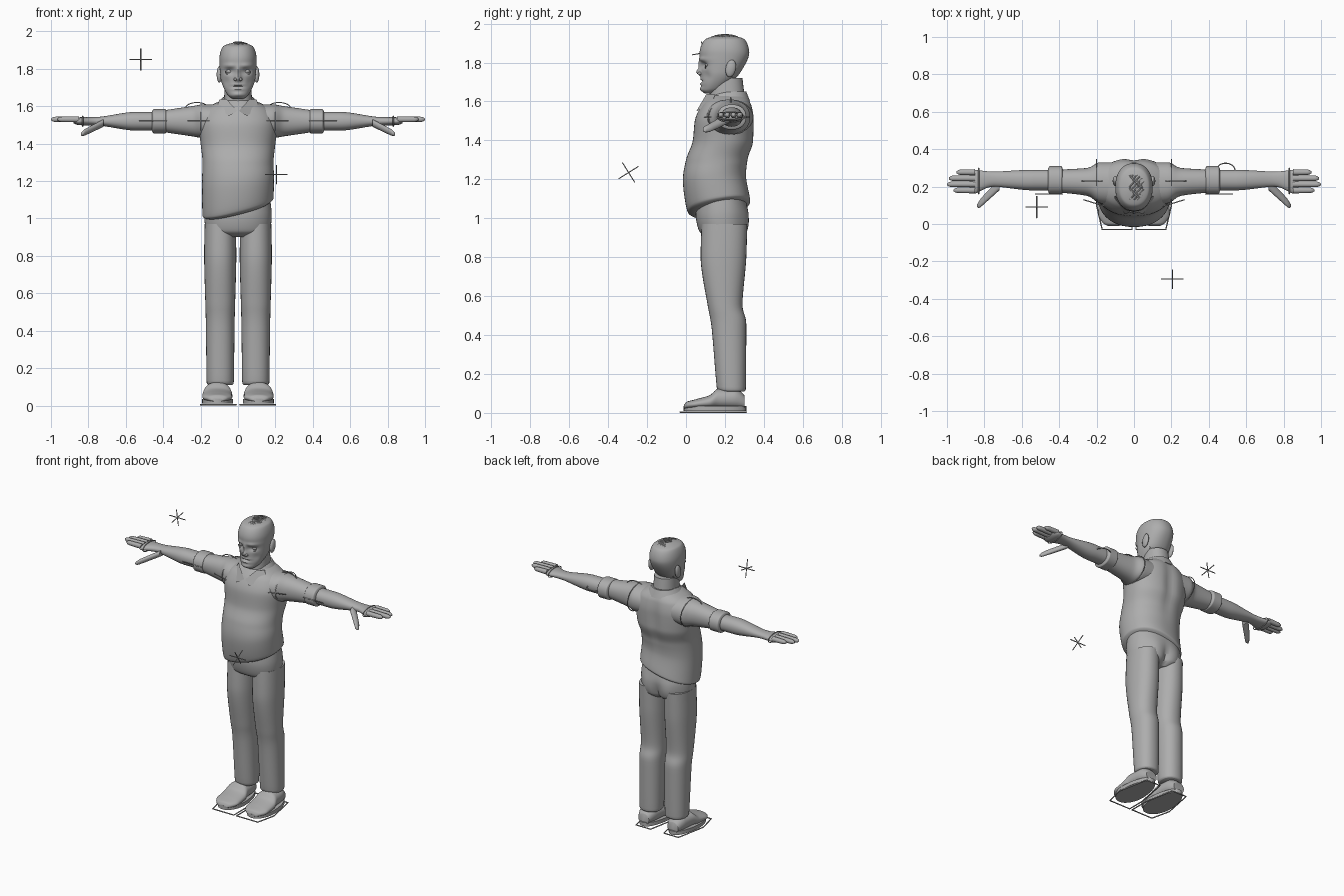
import bpy, bmesh
from math import sin, cos, pi, exp, sqrt, radians, copysign
from mathutils import Vector, Matrix

cube = bpy.data.objects.get("Cube")
if cube:
    bpy.data.objects.remove(cube, do_unlink=True)

GREY = (0.42, 0.42, 0.42, 1)
clay = bpy.data.materials.new("clay grey")
clay.use_nodes = True
clay.diffuse_color = GREY
clay.node_tree.nodes["Principled BSDF"].inputs["Base Color"].default_value = GREY

SIDES = (("left", 1), ("right", -1))
EYE_X, EYE_Z = 0.046, 1.787
ARM_Y, ARM_Z = 0.23, 1.52
LEG_X, FOOT_X = 0.095, 0.11


def link(name, data):
    data.materials.append(clay)
    ob = bpy.data.objects.new(name, data)
    bpy.context.collection.objects.link(ob)


def finish(name, bm):
    """Turn a bmesh into a named, coloured object."""
    bmesh.ops.recalc_face_normals(bm, faces=bm.faces)
    mesh = bpy.data.meshes.new(name)
    bm.to_mesh(mesh)
    bm.free()
    link(name, mesh)


def slope(before, after):
    """Tangent that never overshoots its neighbours."""
    return 2 * before * after / (before + after) if before * after > 0 else 0


def blend(prev, start, end, after, t):
    """Smooth curve value between start and end."""
    rise = end - start
    leave, arrive = slope(start - prev, rise), slope(rise, after - end)
    ease = t * t * (3 - 2 * t)
    return start + ease * rise + t * (1 - t) * ((1 - t) * leave - t * arrive)


def smooth_rings(rings, steps):
    padded = [rings[0], *rings, rings[-1]]
    out = []
    for group in zip(padded, rings, rings[1:], padded[3:]):
        for step in range(steps):
            out.append([blend(*values, step / steps) for values in zip(*group)])
    return out + [rings[-1]]


def loft(name, axis, rings, side=1, centre=0, seg=32, steps=8, power=2.2, shape=None):
    """Skin rings of (position, low, high, half width around the centre)."""
    bm = bmesh.new()
    loops = []
    for along, low, high, half in smooth_rings(rings, steps):
        loop = []
        for k in range(seg):
            c, s = cos(2 * pi * k / seg), sin(2 * pi * k / seg)
            depth = (low + high + (high - low) * copysign(abs(c) ** (2 / power), c)) / 2
            width = centre + half * copysign(abs(s) ** (2 / power), s)
            co = Vector({"z": (width, depth, along), "x": (along, depth, width),
                         "y": (width, along, depth)}[axis])
            if shape:
                shape(co)
            co.x *= side
            loop.append(bm.verts.new(co))
        loops.append(loop)
    for near, far in zip(loops, loops[1:]):
        for k in range(seg):
            bm.faces.new((near[k], near[k - 1], far[k - 1], far[k]))
    bm.faces.new(loops[0])
    bm.faces.new(loops[-1])
    finish(name, bm)


def ball(name, centre, size, tilt=0):
    bm = bmesh.new()
    bmesh.ops.create_uvsphere(bm, u_segments=24, v_segments=16, radius=1)
    bm.transform(Matrix.Translation(centre) @ Matrix.Rotation(tilt, 4, "X") @ Matrix.Diagonal((*size, 1)))
    finish(name, bm)


def wire(name, paths, radius=0.003, closed=False):
    """Thin round wires through one or more point lists."""
    curve = bpy.data.curves.new(name, "CURVE")
    curve.dimensions = "3D"
    curve.bevel_depth, curve.bevel_resolution, curve.use_fill_caps = radius, 1, True
    for path in paths:
        spline = curve.splines.new("POLY")
        spline.points.add(len(path) - 1)
        for point, co in zip(spline.points, path):
            point.co = (*co, 1)
        spline.use_cyclic_u = closed
    link(name, curve)


def arc(turn, count=24):
    return [(cos(turn * k / count), sin(turn * k / count)) for k in range(count + 1)]


def bump(co, x, z, width, height):
    """Soft round weight, mirrored across the body."""
    return exp(-((abs(co.x) - x) / width) ** 2 - ((co.z - z) / height) ** 2)


# Head: egg with nose, brow, eye sockets, mouth, lip and chin pushed into shape
def face(co):
    if co.y < ARM_Y:
        nose = bump(co, 0, 1.75, 0.017, 0.018) + bump(co, 0, EYE_Z, 0.012, 0.03) / 2
        socket = bump(co, EYE_X, EYE_Z, 0.024, 0.015)
        brow = bump(co, EYE_X, EYE_Z + 0.03, 0.035, 0.01)
        lips = bump(co, 0, 1.69, 0.03, 0.007) + bump(co, 0, 1.715, 0.03, 0.006)
        mouth = bump(co, 0, 1.703, 0.03, 0.004)
        cheek = bump(co, 0.065, 1.73, 0.02, 0.025)
        chin = bump(co, 0, 1.665, 0.03, 0.012)
        co.y += 0.017 * socket - 0.025 * nose + 0.008 * (mouth + cheek - lips - chin - brow)


head = [(1.64, 0.1, 0.15, 0.03), (1.66, 0.08, 0.19, 0.055), (1.75, 0.08, 0.28, 0.093),
        (1.85, 0.07, 0.325, 0.1), (1.92, 0.1, 0.3, 0.08), (1.94, 0.17, 0.23, 0.025)]
loft("head", "z", head, seg=128, steps=14, shape=face)
loft("neck", "z", [(1.55, 0.11, 0.31, 0.08), (1.72, 0.13, 0.29, 0.07)])


def scalp(x, y):
    return x, y, 1.85 + 0.093 * sqrt(1 - (x / 0.105) ** 2 - ((y - 0.2) / 0.135) ** 2)


wire("hair_strands", [[scalp(0.012 * (row + sin(k + row)), 0.13 + k / 90) for k in range(13)]
                      for row in range(-1, 5)], 0.004)
wire("hairline_wire", [[scalp(0.085 * c, 0.19 - 0.1 * s) for c, s in arc(pi)]])
for word, side in SIDES:
    ball(word + "_eye", (EYE_X * side, 0.116, EYE_Z), (0.019, 0.019, 0.015))
    wire(word + "_eye_bag", [[(side * (EYE_X + 0.022 * c), 0.1, EYE_Z - 0.017 * s) for c, s in arc(pi)]])
    ball(word + "_nostril", (0.014 * side, 0.072, 1.744), (0.009, 0.013, 0.008))
    ball(word + "_ear", (0.1 * side, ARM_Y, 1.77), (0.014, 0.026, 0.045), radians(-12))


# Shirt body with a slanted, untucked hem and a spine groove
def shirt(co):
    if co.y > ARM_Y:
        co.y -= 0.014 * bump(co, 0, 1.45, 0.035, 0.17)
    low = min(1, max(0, 6 - 5 * co.z + 0.4))
    co.z += low * (co.x / 4 + (co.y - 0.1) / 6)


torso = [(1.03, 0.04, 0.3, 0.16), (1.05, 0.01, 0.33, 0.19), (1.2, -0.016, 0.31, 0.192),
         (1.3, 0, 0.32, 0.19), (1.4, 0.035, 0.35, 0.2), (1.5, 0.045, 0.352, 0.21),
         (1.58, 0.08, 0.34, 0.18), (1.63, 0.12, 0.31, 0.09)]
loft("shirt_body", "z", torso, seg=64, shape=shirt)


# Collar: a band that dips at the front, plus two pointed flaps
def collar_dip(co):
    dip = min(1, max(0, (0.24 - co.y) * 7))
    co.z -= dip * dip / 20
    co.y -= dip / 80


loft("collar_band", "z", [(1.6, 0.09, 0.33, 0.12), (1.65, 0.12, 0.31, 0.08)], seg=48, shape=collar_dip)
flap = [(0.004, 0.072, 1.575), (0.062, 0.105, 1.638), (0.1, 0.15, 1.635), (0.112, 0.135, 1.595),
        (0.048, 0.052, 1.548)]
for word, side in SIDES:
    bm = bmesh.new()
    bm.faces.new([bm.verts.new((side * x, y, z)) for x, y, z in flap])
    bmesh.ops.solidify(bm, geom=bm.faces[:], thickness=0.008)
    finish(word + "_collar_flap", bm)


# Trouser hips with a seat crease
def seat(co):
    if co.y > ARM_Y:
        co.y += 0.012 * bump(co, 0.08, 0.97, 0.05, 0.07) - 0.02 * bump(co, 0, 0.92, 0.02, 0.07)


hips = [(0.9, 0.12, 0.28, 0.09), (0.93, 0.07, 0.31, 0.17), (1.02, 0.05, 0.32, 0.18), (1.12, 0.06, 0.3, 0.17)]
loft("trouser_hips", "z", hips, seg=64, shape=seat)


# Shapes shared by the left and right limbs
def narrow_heel(co):
    co.x = FOOT_X + (co.x - FOOT_X) * (1 - max(0, co.y - 0.1))


def droop(co):
    co.z -= (co.x - 0.72) / 2
    co.y -= (co.x - 0.72) * 0.9


leg = [(0.97, 0.08, 0.315, 0.083), (0.8, 0.075, 0.31, 0.086), (0.56, 0.11, 0.29, 0.08),
       (0.45, 0.13, 0.31, 0.077), (0.12, 0.16, 0.307, 0.072), (0.11, 0.17, 0.3, 0.065)]
shoe_tops = [(-0.01, 0.04, 0.03), (0, 0.055, 0.05), (0.05, 0.07, 0.08), (0.12, 0.09, 0.08),
             (0.17, 0.125, 0.07), (0.25, 0.125, 0.06), (0.3, 0.09, 0.04)]
upper = [(y, 0.02, top, half) for y, top, half in shoe_tops]
sole = [(z, -0.012, 0.31, 0.085) for z in (0.01, 0.035)]
footprint = [(0.01, -0.03), (0.17, -0.03), (0.2, 0.1), (0.16, 0.31), (0.05, 0.31), (0.01, 0.1)]
sleeve = [(0.08, 0.1, 0.33, 0.09), (0.18, 0.11, 0.33, 0.09), (0.25, 0.15, 0.3, 0.08), (0.42, 0.17, 0.29, 0.055)]
cuff = [(0.38, 0.18, 0.29, 0.05), (0.39, 0.16, 0.31, 0.065), (0.45, 0.16, 0.31, 0.065), (0.46, 0.18, 0.29, 0.05)]
forearm = [(0.42, 0.18, 0.29, 0.05), (0.55, 0.18, 0.29, 0.05), (0.75, 0.2, 0.28, 0.023),
           (0.85, 0.163, 0.29, 0.021), (0.88, 0.19, 0.27, 0.01)]
thumb = [(0.72, 0.18, 0.24, 0.02), (0.82, 0.18, 0.225, 0.017), (0.84, 0.2, 0.21, 0.006)]
fingers = {"index": 0.965, "middle": 1, "ring": 0.99, "little": 0.95}

for word, side in SIDES:
    loft(word + "_trouser_leg", "z", leg, side, LEG_X)
    loft(word + "_shoe_upper", "y", upper, side, FOOT_X)
    loft(word + "_shoe_sole", "z", sole, side, FOOT_X, shape=narrow_heel)
    wire(word + "_foot_outline", [[(side * x, y, 0.004) for x, y in footprint]], 0.004, True)
    loft(word + "_sleeve", "x", sleeve, side, ARM_Z)
    loft(word + "_sleeve_cuff", "x", cuff, side, ARM_Z)
    loft(word + "_forearm_and_palm", "x", forearm, side, ARM_Z)
    loft(word + "_thumb", "x", thumb, side, ARM_Z - 0.01, shape=droop)
    for place, (finger, tip) in enumerate(fingers.items()):
        y = 0.18 + place / 31
        sizes = [(0.85, 0.016), (tip - 0.02, 0.014), (tip, 0.004)]
        rings = [(x, y - size, y + size, size) for x, size in sizes]
        loft(f"{word}_{finger}_finger", "x", rings, side, ARM_Z + 0.01, seg=14)
    # Thin guide wires at the shoulder, elbow and knuckles
    for joint, x, depth, height in (("shoulder", 0.2, 0.115, 0.088), ("knuckle", 0.83, 0.07, 0.027)):
        ring = [(side * x, ARM_Y + depth * c, ARM_Z + height * s) for c, s in arc(2 * pi)]
        wire(f"{word}_{joint}_ring", [ring])
    wire(word + "_shoulder_arc", [[(side * (0.22 + 0.06 * c), ARM_Y, 1.59 + 0.03 * s) for c, s in arc(pi)]])
    wire(word + "_shoulder_bar", [[(side * 0.14, 0.09, ARM_Z), (side * 0.27, 0.13, ARM_Z)]])
    wire(word + "_elbow_bar", [[(side * x, 0.16, ARM_Z) for x in (0.38, 0.53)]])
wire("left_elbow_arc", [[(0.49 + 0.05 * c, 0.285 + 0.04 * s, ARM_Z) for c, s in arc(pi)]])

# Floating three-axis guide crosses
for name, centre, tilt in (("upper_guide_cross", (-0.52, 0.09, 1.85), 10),
                           ("lower_guide_cross", (0.205, -0.295, 1.235), 32)):
    middle = Vector(centre)
    spokes = [0.06 * axis for axis in Matrix.Rotation(radians(tilt), 3, "X").transposed()]
    wire(name, [[middle - spoke, middle + spoke] for spoke in spokes])

# Smooth shading with crisp rims
bpy.ops.object.select_all(action="DESELECT")
for ob in bpy.context.scene.objects:
    if ob.type == "MESH" and clay.name in ob.data.materials:
        ob.select_set(True)
        bpy.context.view_layer.objects.active = ob
bpy.ops.object.shade_smooth_by_angle(angle=radians(50))
